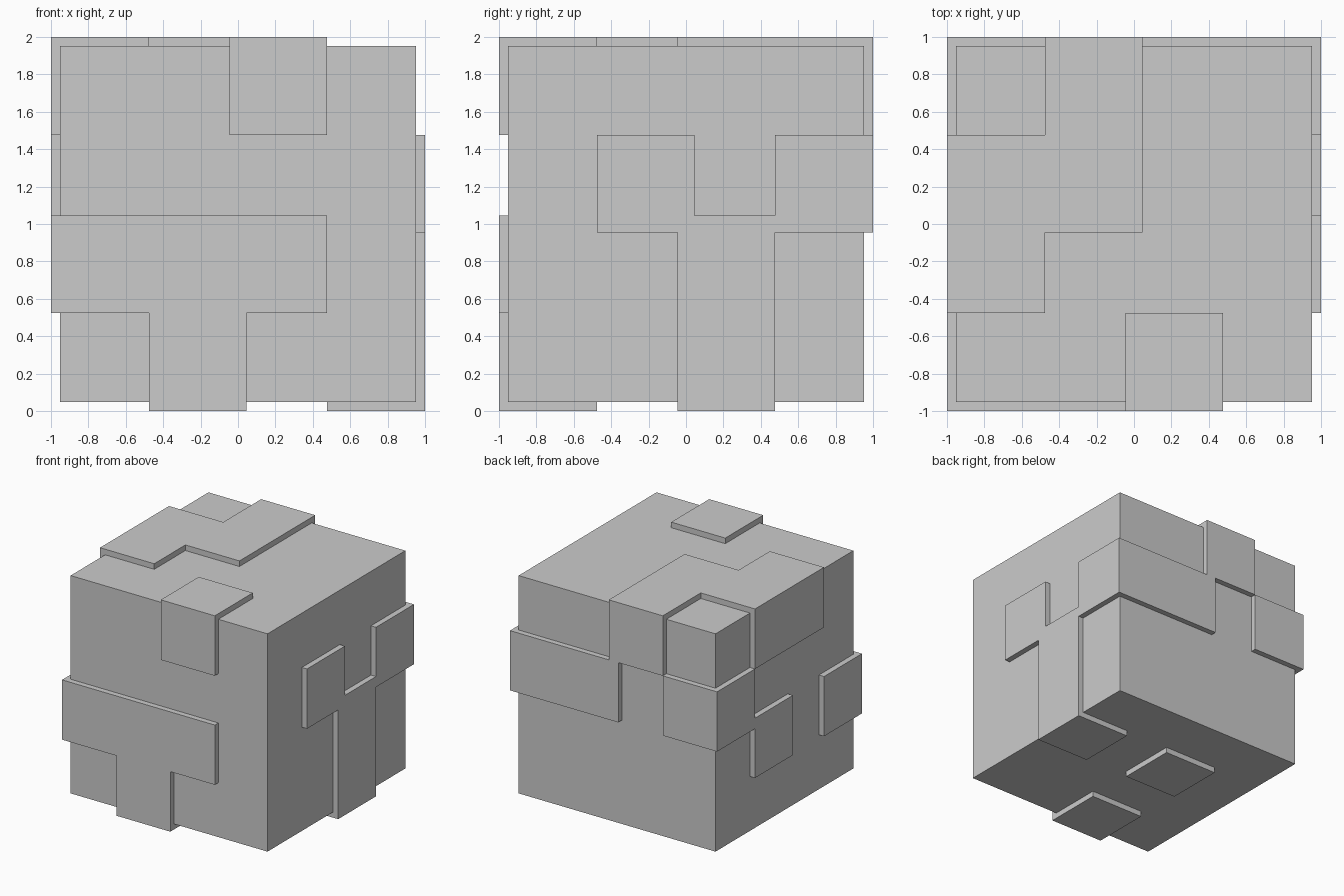
import bpy
from mathutils import Vector

if "Cube" in bpy.data.objects:
    bpy.data.objects.remove(bpy.data.objects["Cube"])

# Extent of each of the four grid cells along an axis (cube centred on 0)
SPANS = [(-1.0, -0.476), (-0.476, 0.046), (-0.046, 0.476), (0.476, 1.0)]


def box(name, lo, hi):
    lo, hi = Vector(lo), Vector(hi)
    bpy.ops.mesh.primitive_cube_add(size=1, location=(lo + hi) / 2 + Vector((0, 0, 1)))
    ob = bpy.context.object
    ob.name = name
    ob.scale = hi - lo
    return ob


def block(name, first, last=None):
    """Block covering grid cells first..last, standing proud of the core."""
    last = last or first
    return box(name, [SPANS[i][0] for i in first], [SPANS[i][1] for i in last])


# Main body
box("core_cube", (-0.951,) * 3, (0.951,) * 3)

# Front blocks
block("front_left_block", (0, 0, 1))
block("front_wide_block", (1, 0, 1), (2, 0, 1))
block("front_bottom_block", (1, 0, 0))
block("front_top_block", (2, 0, 3))

# Top blocks
block("top_left_block", (0, 1, 3), (0, 2, 3))
block("top_back_block", (1, 2, 3), (1, 3, 3))

# Back and left blocks
block("back_left_block", (0, 3, 2))
block("back_right_block", (2, 3, 2), (3, 3, 2))
block("left_block", (0, 2, 1))

# Right and bottom blocks
block("right_upper_block", (3, 1, 2))
block("right_lower_block", (3, 2, 1))
block("right_bottom_block", (3, 2, 0))
block("bottom_block", (1, 2, 0))
